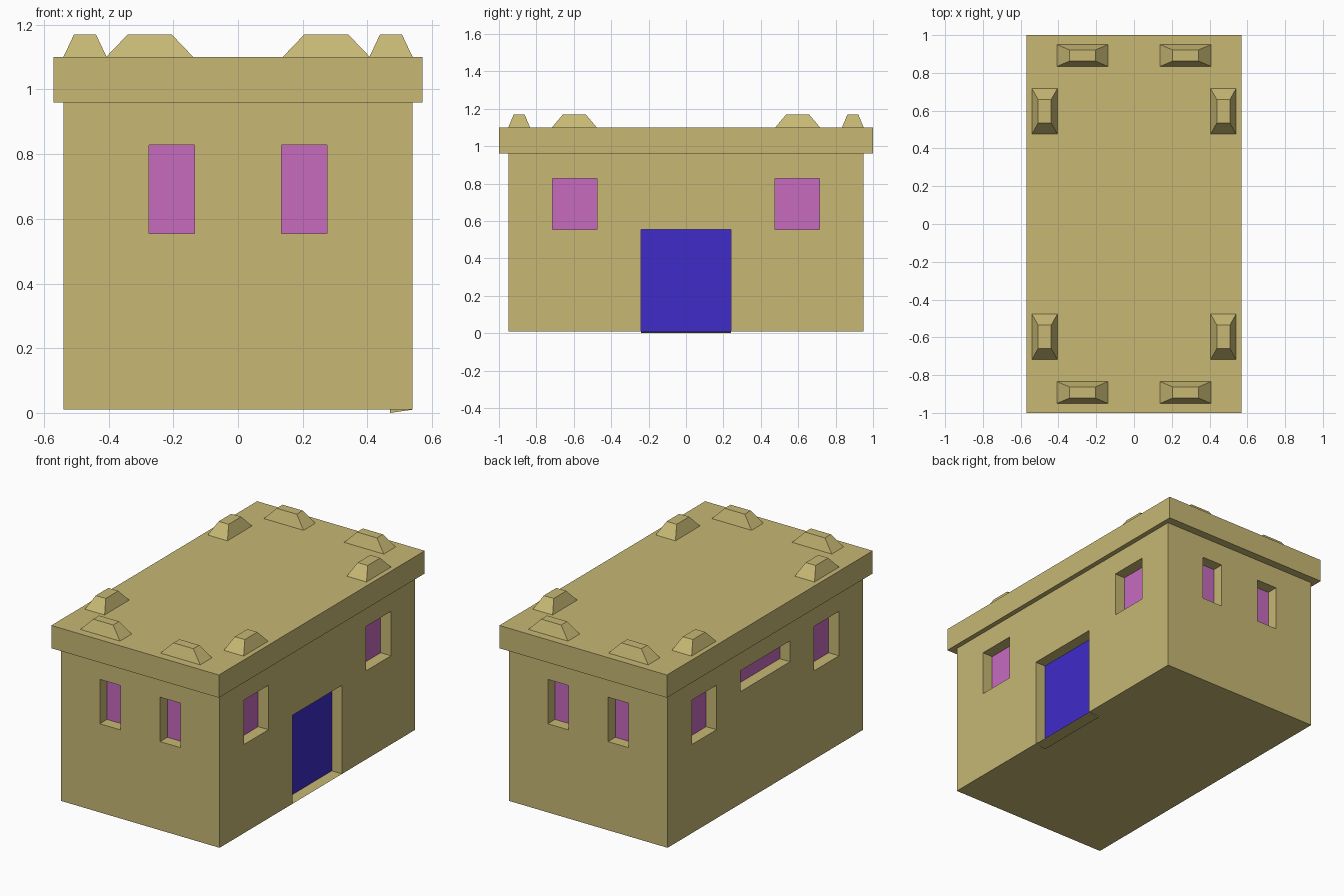
import bpy, bmesh
from mathutils import Vector

if "Cube" in bpy.data.objects:
    bpy.data.objects.remove(bpy.data.objects["Cube"])

HX, HY, Z0, Z1, ZR, ZT = 0.54, 0.95, 0.01, 0.96, 1.10, 1.17
DEPTH = 0.07


def material(name, rgb):
    m = bpy.data.materials.new(name)
    m.diffuse_color = (*rgb, 1)
    m.use_nodes = True
    m.node_tree.nodes["Principled BSDF"].inputs["Base Color"].default_value = m.diffuse_color
    return m


STONE = material("sandstone", (0.57, 0.48, 0.175))
GLASS = material("window_pane", (0.57, 0.147, 0.52))
DOOR = material("door_panel", (0.05, 0.025, 0.587))


def finish(bm, name, mats):
    bmesh.ops.recalc_face_normals(bm, faces=bm.faces[:])
    me = bpy.data.meshes.new(name)
    bm.to_mesh(me)
    bm.free()
    for m in mats:
        me.materials.append(m)
    ob = bpy.data.objects.new(name, me)
    bpy.context.collection.objects.link(ob)
    return ob


def box(half_x, half_y, z0, z1):
    bm = bmesh.new()
    bmesh.ops.create_cube(bm, size=1)
    for v in bm.verts:
        v.co = (v.co.x * 2 * half_x, v.co.y * 2 * half_y,
                z0 if v.co.z < 0 else z1)
    return bm


def recess(bm, out, u0, u1, z0, z1, mat):
    """Push the wall cells inside a rectangle inward and colour the panel."""
    out = Vector(out)
    u = Vector((abs(out.y), abs(out.x), 0))
    faces = []
    for f in bm.faces:
        c = f.calc_center_median()
        if f.normal.dot(out) > 0.9 and u0 < c.dot(u) < u1 and z0 < c.z < z1:
            faces.append(f)
    geom = bmesh.ops.extrude_face_region(bm, geom=faces)["geom"]
    bmesh.ops.delete(bm, geom=[f for f in faces if f.is_valid], context='FACES')
    verts = [g for g in geom if isinstance(g, bmesh.types.BMVert)]
    bmesh.ops.translate(bm, verts=verts, vec=out * -DEPTH)
    for g in geom:
        if isinstance(g, bmesh.types.BMFace):
            g.material_index = mat
    return verts


# Walls: a box cut along the edges of every opening
bm = box(HX, HY, Z0, Z1)
cuts = [((1, 0, 0), s * x) for s in (-1, 1) for x in (0.135, 0.275)]
cuts += [((0, 1, 0), s * y) for s in (-1, 1) for y in (0.24, 0.475, 0.715)]
cuts += [((0, 0, 1), z) for z in (0.555, 0.70, 0.828)]
for axis, d in cuts:
    bmesh.ops.bisect_plane(bm, geom=bm.verts[:] + bm.edges[:] + bm.faces[:],
                           plane_co=Vector(axis) * d, plane_no=axis)
# Hidden wall top under the roof slab is left out
bm.normal_update()
bmesh.ops.delete(bm, geom=[f for f in bm.faces if f.normal.z > 0.9],
                 context='FACES')

# Windows in pairs on all four sides
for side in (-1, 1):
    for a, b, out in ((0.135, 0.275, (0, side, 0)), (0.475, 0.715, (side, 0, 0))):
        recess(bm, out, a, b, 0.555, 0.828, 1)
        recess(bm, out, -b, -a, 0.555, 0.828, 1)
# Wide slot window on the left side
recess(bm, (-1, 0, 0), -0.24, 0.24, 0.70, 0.828, 1)
# Doorway on the right, with its sill sloping down to the ground
for v in recess(bm, (1, 0, 0), -0.24, 0.24, Z0, 0.555, 2):
    if v.co.z < Z0 + 0.001:
        v.co.z = 0
finish(bm, "walls", [STONE, GLASS, DOOR])

# Overhanging roof slab
finish(box(0.57, 1.0, Z1, ZR), "roof_slab", [STONE])


# Tapered battlements, mirrored to all four corners
def battlement(name, x, y, hx, hy, top_x, top_y):
    bm = box(hx, hy, ZR, ZT)
    for v in bm.verts:
        if v.co.z > ZR + 0.01:
            v.co.x *= top_x / hx
            v.co.y *= top_y / hy
    bmesh.ops.translate(bm, verts=bm.verts[:], vec=(x, y, 0))
    bm.normal_update()
    bmesh.ops.delete(bm, geom=[f for f in bm.faces if f.normal.z < -0.9],
                     context='FACES')
    mod = finish(bm, name, [STONE]).modifiers.new("mirror", 'MIRROR')
    mod.use_axis = (True, True, False)
    mod.use_mirror_merge = False


battlement("end_battlements", 0.273, 0.892, 0.135, 0.058, 0.068, 0.029)
battlement("side_battlements", 0.473, 0.597, 0.067, 0.12, 0.034, 0.061)
